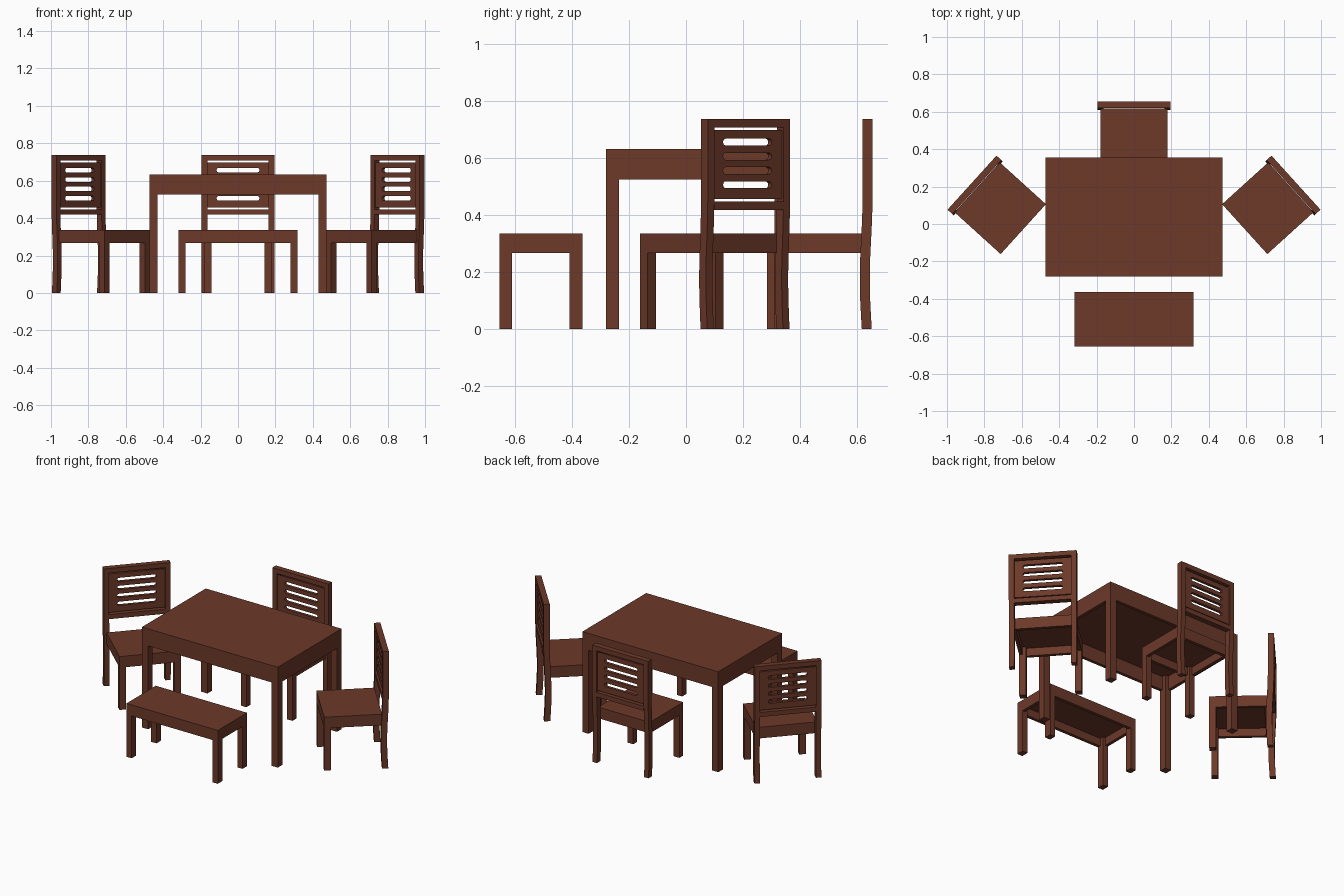
import bpy, bmesh, math
from mathutils import Matrix, Vector

if "Cube" in bpy.data.objects:
    bpy.data.objects.remove(bpy.data.objects["Cube"])

wood = bpy.data.materials.new("dark red brown wood")
wood.diffuse_color = (0.15, 0.041, 0.022, 1)
wood.use_nodes = True
wood.node_tree.nodes["Principled BSDF"].inputs["Base Color"].default_value = wood.diffuse_color


def add_mesh(name, mesh, matrix):
    mesh.transform(matrix)
    mesh.materials.clear()
    mesh.materials.append(wood)
    ob = bpy.data.objects.new(name, mesh)
    bpy.context.collection.objects.link(ob)
    return ob


def box(name, x, y, z, matrix=Matrix()):
    """Box from (min, max) ranges."""
    bm = bmesh.new()
    bmesh.ops.create_cube(bm, size=1)
    for v in bm.verts:
        v.co = Vector([(a + b) / 2 + c * (b - a) for c, (a, b) in zip(v.co, (x, y, z))])
    mesh = bpy.data.meshes.new(name)
    bm.to_mesh(mesh)
    bm.free()
    return add_mesh(name, mesh, matrix)


def frame(name, x, y, top, low, lx, ly, matrix=Matrix(), rear_legs=True, t=0.02):
    """Top board, apron between the legs, and corner legs: hollow underneath."""
    (x0, x1), (y0, y1) = x, y
    under = top - t
    box(name + "_top", x, y, (under, top), matrix)
    rear = ly if rear_legs else t
    inner = (x0 + lx, x1 - lx)
    box(name + "_front_apron", inner, (y0, y0 + t), (low, under), matrix)
    box(name + "_rear_apron", inner if rear_legs else (x0 + t, x1 - t),
        (y1 - t, y1), (low, under), matrix)
    for side, a, b, la, lb in (("left", x0, x0 + t, x0, x0 + lx),
                               ("right", x1 - t, x1, x1 - lx, x1)):
        box(f"{name}_{side}_apron", (a, b), (y0 + ly, y1 - (rear if rear_legs else 0)),
            (low, under), matrix)
        box(f"{name}_{side}_front_leg", (la, lb), (y0, y0 + ly), (0, under), matrix)
        if rear_legs:
            box(f"{name}_{side}_rear_leg", (la, lb), (y1 - ly, y1), (0, under), matrix)


def post(name, x, matrix):
    """Rear leg and back post in one, gently curved in side view."""
    levels = [(0, .332), (.05, .329), (.1, .3265), (.15, .325), (.2, .325), (.25, .3265),
              (.3, .329), (.35, .3315), (.4, .3335), (.46, .335), (.737, .335)]
    bm = bmesh.new()
    rings = []
    for z, y in levels:
        rings.append([bm.verts.new(p) for p in ((x[0], y, z), (x[1], y, z),
                      (x[1], y + .035, z), (x[0], y + .035, z))])
    for a, b in zip(rings, rings[1:]):
        for i in range(4):
            j = (i + 1) % 4
            bm.faces.new((a[i], a[j], b[j], b[i]))
    bm.faces.new(rings[0][::-1])
    bm.faces.new(rings[-1])
    mesh = bpy.data.meshes.new(name)
    bm.to_mesh(mesh)
    bm.free()
    add_mesh(name, mesh, matrix)


def slotted_panel(name, matrix):
    """Back panel with four round-ended slots cut through it."""
    outlines = [[(-.165, .456), (.165, .456), (.165, .698), (-.165, .698)]]
    r = 0.012
    for zc in (.506, .556, .606, .656):
        pts = []
        for side, start in ((1, -90), (-1, 90)):
            for k in range(7):
                a = math.radians(start + 30 * k)
                pts.append((side * (.115 - r) + r * math.cos(a), zc + r * math.sin(a)))
        outlines.append(pts)
    cu = bpy.data.curves.new(name, 'CURVE')
    cu.dimensions = '2D'
    cu.fill_mode = 'BOTH'
    cu.extrude = 0.009
    for pts in outlines:
        sp = cu.splines.new('POLY')
        sp.points.add(len(pts) - 1)
        for p, (px, pz) in zip(sp.points, pts):
            p.co = (px, pz, 0, 1)
        sp.use_cyclic_u = True
    tmp = bpy.data.objects.new(name + "_outline", cu)
    bpy.context.collection.objects.link(tmp)
    dg = bpy.context.evaluated_depsgraph_get()
    mesh = bpy.data.meshes.new_from_object(tmp.evaluated_get(dg))
    bpy.data.objects.remove(tmp)
    upright = Matrix.Translation((0, .3525, 0)) @ Matrix.Rotation(math.pi / 2, 4, 'X')
    add_mesh(name, mesh, matrix @ upright)


def chair(name, matrix):
    # seat with front legs; front edge at local y = 0
    frame(name + "_seat", (-.18, .18), (0, .333), .336, .266, .039, .039, matrix, rear_legs=False)
    # back posts, rails and panel
    post(name + "_left_back_post", (-.195, -.164), matrix)
    post(name + "_right_back_post", (.164, .195), matrix)
    box(name + "_top_rail", (-.164, .164), (.335, .37), (.708, .737), matrix)
    box(name + "_lower_rail", (-.164, .164), (.335, .37), (.418, .447), matrix)
    slotted_panel(name + "_back_panel", matrix)


# table and bench
frame("table", (-.473, .473), (-.28, .355), .632, .525, .043, .045)
frame("bench", (-.318, .318), (-.655, -.364), .336, .266, .036, .045)

# three chairs: one behind, two turned at the ends
chair("rear_chair", Matrix.Translation((0, .285, 0)))
for side, s in (("right", 1), ("left", -1)):
    chair(side + "_chair", Matrix.Translation((s * .592, -.0275, 0))
          @ Matrix.Rotation(math.radians(-47.8 * s), 4, 'Z'))
